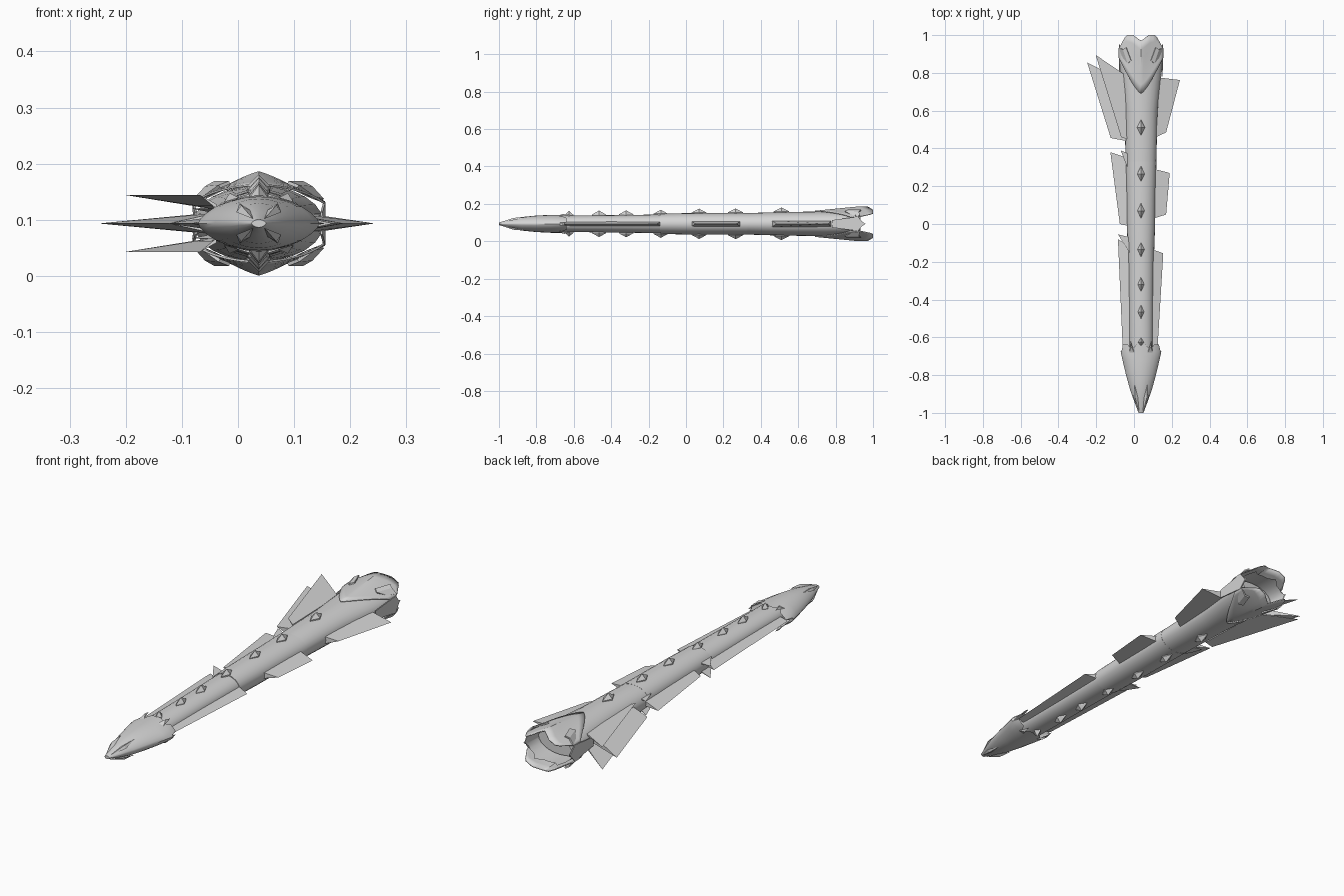
import bpy, bmesh, math

if "Cube" in bpy.data.objects:
    bpy.data.objects.remove(bpy.data.objects["Cube"])

AX, AZ = 0.037, 0.0935          # long axis of the hull
grey = bpy.data.materials.new("hull_grey")
grey.diffuse_color = (0.66, 0.66, 0.66, 1)
grey.use_nodes = True
grey.node_tree.nodes["Principled BSDF"].inputs["Base Color"].default_value = grey.diffuse_color


def make(name, verts, faces, smooth=None, thick=0):
    """Mesh object from points given relative to the hull axis."""
    me = bpy.data.meshes.new(name)
    me.from_pydata([(x + AX, y, z + AZ) for x, y, z in verts], [], faces)
    me.materials.append(grey)
    bm = bmesh.new()
    bm.from_mesh(me)
    bmesh.ops.recalc_face_normals(bm, faces=bm.faces)
    bm.to_mesh(me)
    bm.free()
    ob = bpy.data.objects.new(name, me)
    bpy.context.collection.objects.link(ob)
    if thick:
        m = ob.modifiers.new("thickness", 'SOLIDIFY')
        m.thickness, m.offset = thick, 0
    if smooth:
        bpy.ops.object.select_all(action='DESELECT')
        ob.select_set(True)
        bpy.context.view_layer.objects.active = ob
        bpy.ops.object.shade_smooth_by_angle(angle=math.radians(smooth))
    return ob


def loft(name, rings, n=24, p=1.0, jag=0.0, caps=(True, True)):
    """Skin rings of (y, half width, half height); p > 1 sharpens the sides."""
    verts, faces = [], []
    for k, (y, w, h) in enumerate(rings):
        for i in range(n):
            a = 2 * math.pi * i / n
            s = math.sin(a)
            dy = jag * (1 if i % 4 == 0 else -0.3) if k == len(rings) - 1 else 0
            verts.append((w * math.cos(a), y + dy, h * math.copysign(abs(s) ** p, s)))
    for k in range(len(rings) - 1):
        for i in range(n):
            j = (i + 1) % n
            faces.append((k * n + i, k * n + j, (k + 1) * n + j, (k + 1) * n + i))
    if caps[0]:
        faces.append(tuple(range(n)))
    if caps[1]:
        faces.append(tuple(range((len(rings) - 1) * n, len(rings) * n)))
    return make(name, verts, faces, 40)


def fin(name, pts, t, zr=0.0, zt=0.0):
    """Wedge fin: root front, tip front, tip rear, root rear as (x, y)."""
    a, b, c, d = pts
    verts = [(*a, zr + t), (*a, zr - t), (*d, zr + t), (*d, zr - t), (*b, zt), (*c, zt)]
    make(name, verts, [(0, 4, 5, 2), (1, 3, 5, 4), (0, 1, 4), (2, 5, 3), (0, 2, 3, 1)])


# Hull sections
loft("front_hull", [(-0.80, 0.05, 0.035), (-0.66, 0.063, 0.044), (-0.40, 0.064, 0.046),
                    (-0.12, 0.068, 0.050)])
loft("middle_hull", [(-0.14, 0.070, 0.054), (0.00, 0.075, 0.057), (0.20, 0.078, 0.058),
                     (0.33, 0.082, 0.058)])
loft("rear_hull", [(0.29, 0.080, 0.056), (0.44, 0.084, 0.061), (0.60, 0.088, 0.064),
                   (0.75, 0.104, 0.067), (0.86, 0.116, 0.068), (0.94, 0.114, 0.066)],
     jag=0.02, caps=(True, False))
loft("engine_bulkhead", [(0.84, 0.108, 0.06), (0.86, 0.108, 0.06)])

# Nose cone with a jagged open rear rim
loft("nose", [(-1.0, 0.013, 0.007), (-0.95, 0.032, 0.020), (-0.88, 0.057, 0.036),
              (-0.80, 0.079, 0.044), (-0.72, 0.098, 0.048), (-0.675, 0.108, 0.048),
              (-0.645, 0.098, 0.050)], p=1.35, jag=-0.02, caps=(True, False))

# Four slim ridges around the nose tip
for sx in (-1, 1):
    for sz in (-1, 1):
        side = ("left" if sx < 0 else "right") + ("_upper" if sz > 0 else "_lower")
        v = [(0.010, -0.995, 0.008), (0.016, -0.92, 0.024), (0.040, -0.92, 0.020),
             (0.034, -0.85, 0.036), (0.031, -0.92, 0.032)]
        make("nose_ridge_" + side, [(x * sx, y, z * sz) for x, y, z in v],
             [(0, 1, 4), (0, 4, 2), (1, 3, 4), (4, 3, 2)])
        # Small claws behind the nose rim
        v = [(0.035, -0.68, 0.046), (0.062, -0.68, 0.038), (0.055, -0.62, 0.048),
             (0.052, -0.65, 0.054)]
        make("nose_claw_" + side, [(x * sx, y, z * sz) for x, y, z in v],
             [(0, 1, 3), (0, 3, 2), (1, 2, 3), (0, 2, 1)])
        # Folded brackets over the rear shells
        v = [(0.052, 0.865, 0.073), (0.078, 0.935, 0.073), (0.094, 0.925, 0.064),
             (0.070, 0.850, 0.066), (0.098, 0.885, 0.046), (0.114, 0.93, 0.042)]
        make("rear_bracket_" + side, [(x * sx, y, z * sz) for x, y, z in v],
             [(0, 1, 2, 3), (3, 2, 5, 4)], thick=0.006)

# Spine spikes along top and bottom: (y, base height)
for k, (y, h) in enumerate([(-0.625, 0.044), (-0.465, 0.046), (-0.32, 0.047), (-0.135, 0.050),
                            (0.07, 0.056), (0.265, 0.057), (0.51, 0.062)]):
    r = 0.024 if k == 0 else 0.038 + 0.001 * k
    for sz in (-1, 1):
        verts, w = [], 0.016 + 0.001 * k
        for z, f in ((h - 0.015, 1.0), (h + 0.004, 0.95)):
            verts += [(0, y - r * f, z * sz), (w * f, y, z * sz),
                      (0, y + r * f, z * sz), (-w * f, y, z * sz)]
        verts.append((0, y, (h + 0.025) * sz))
        faces = [(i, (i + 1) % 4, 4 + (i + 1) % 4, 4 + i) for i in range(4)]
        faces += [(4 + i, 4 + (i + 1) % 4, 8) for i in range(4)]
        make(f"spine_spike_{'top' if sz > 0 else 'bottom'}_{k + 1}", verts,
             faces + [(0, 1, 2, 3)])

# Rear shells: arched plates with a tongue in front and a notched back edge
def rear_edge(u):
    a = abs(u)
    if a < 0.4:
        return 0.97 + 0.03 * a / 0.4
    return 1.0 if a < 0.75 else 1.0 - 0.28 * (a - 0.75)

NU, NV = 20, 6
for sz in (-1, 1):
    verts = []
    for i in range(NU + 1):
        u = -1 + 2 * i / NU
        yf, yr = 0.69 + 0.19 * abs(u) ** 1.3, rear_edge(u)
        zf, zr = 0.068 * math.sqrt(1 - 0.72 * u * u), 0.091 - 0.053 * abs(u) ** 1.15
        for j in range(NV + 1):
            v = j / NV
            y = yf + (yr - yf) * v
            x = u * (0.117 - 0.012 * max(0, (y - 0.93) / 0.07))
            verts.append((x, y, (zf + (zr - zf) * min(1, v * 1.2)) * sz))
    faces = [(i * (NV + 1) + j, (i + 1) * (NV + 1) + j, (i + 1) * (NV + 1) + j + 1,
              i * (NV + 1) + j + 1) for i in range(NU) for j in range(NV)]
    make("rear_shell_" + ("top" if sz > 0 else "bottom"), verts, faces, 30, 0.004)

# Side plates closing the tail between the shells
for sx in (-1, 1):
    make("tail_side_plate_" + ("left" if sx < 0 else "right"),
         [(0.112 * sx, 0.78, -0.02), (0.112 * sx, 0.78, 0.02), (0.117 * sx, 0.92, 0.038),
          (0.114 * sx, 0.95, 0.0), (0.117 * sx, 0.92, -0.038)], [(0, 1, 2, 3, 4)], thick=0.004)

# Right side fins
fin("right_front_fin", [(0.055, -0.65), (0.088, -0.65), (0.118, -0.155), (0.060, -0.135)], 0.012)
fin("right_middle_fin", [(0.068, 0.03), (0.133, 0.05), (0.152, 0.27), (0.075, 0.29)], 0.014)
fin("right_rear_fin", [(0.080, 0.46), (0.133, 0.485), (0.206, 0.762), (0.098, 0.775)], 0.016)

# Left side fins
fin("left_front_fin", [(-0.055, -0.65), (-0.097, -0.65), (-0.122, -0.08), (-0.060, -0.12)], 0.012)
fin("left_middle_fin", [(-0.068, -0.01), (-0.112, 0.0), (-0.162, 0.38), (-0.055, 0.345)], 0.014)
fin("left_rear_fin", [(-0.080, 0.44), (-0.160, 0.455), (-0.285, 0.855), (-0.095, 0.76)], 0.018)
for sz in (-1, 1):
    s = "upper" if sz > 0 else "lower"
    fin("left_rear_fin_" + s, [(-0.075, 0.45), (-0.105, 0.46), (-0.240, 0.895), (-0.085, 0.79)],
        0.004, 0.030 * sz, 0.051 * sz)
    fin("left_middle_barb_" + s, [(-0.070, 0.30), (-0.085, 0.33), (-0.107, 0.39), (-0.065, 0.37)],
        0.003, 0.024 * sz, 0.032 * sz)
    fin("left_front_barb_" + s, [(-0.062, -0.15), (-0.080, -0.12), (-0.122, -0.055),
                                 (-0.060, -0.07)], 0.003, 0.018 * sz, 0.027 * sz)
